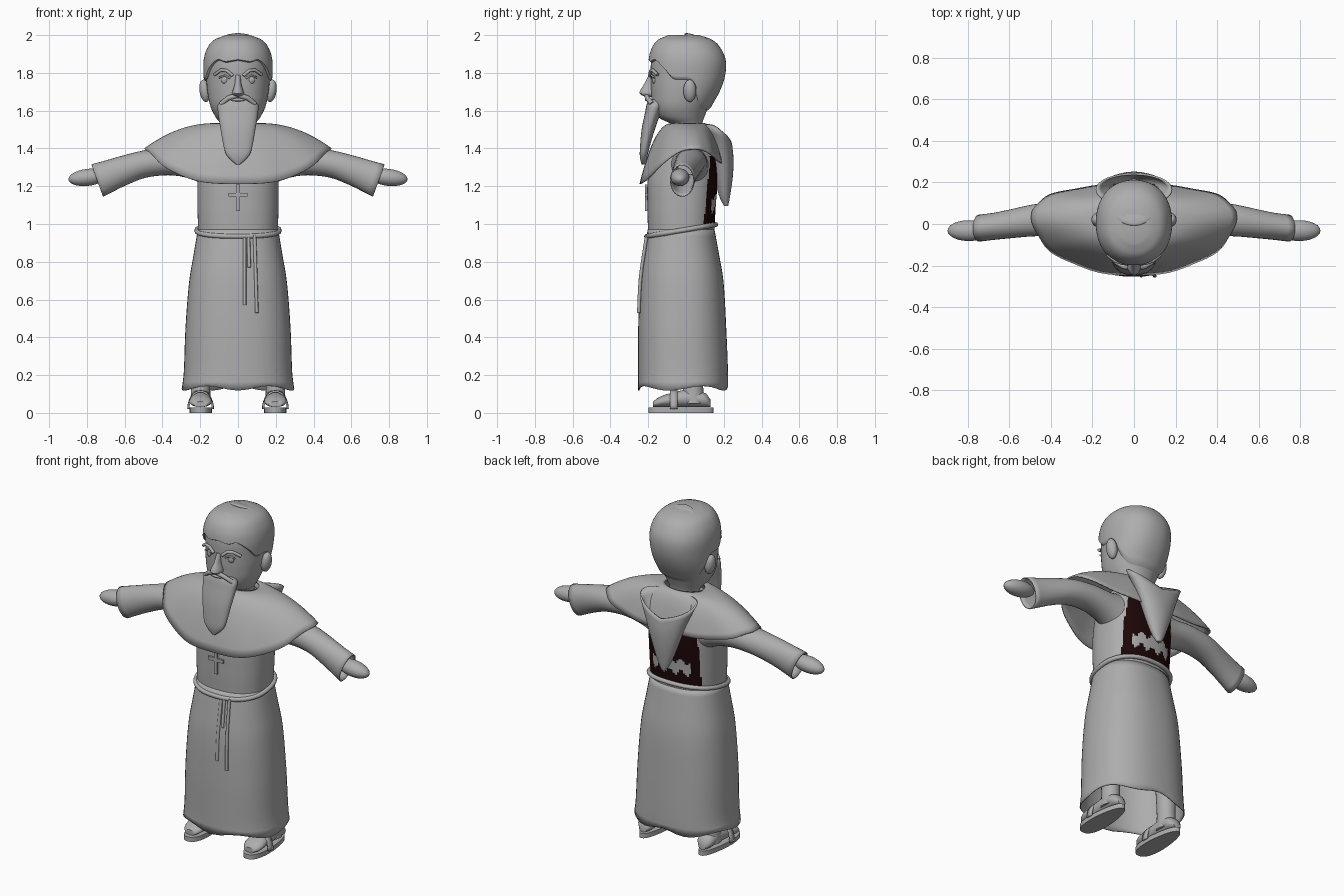
import bpy, bmesh, math
from mathutils import Vector, Matrix

if "Cube" in bpy.data.objects:
    bpy.data.objects.remove(bpy.data.objects["Cube"])

def material(name, col):
    m = bpy.data.materials.new(name)
    m.diffuse_color = (*col, 1)
    m.use_nodes = True
    m.node_tree.nodes["Principled BSDF"].inputs["Base Color"].default_value = m.diffuse_color
    return m

GREY = material("plain grey", (0.42, 0.42, 0.42))
DARK = material("dark brown", (0.012, 0.002, 0.002))

def finish(name, bm, thick=0, angle=50):
    bmesh.ops.recalc_face_normals(bm, faces=bm.faces)
    me = bpy.data.meshes.new(name)
    bm.to_mesh(me)
    bm.free()
    me.materials.append(GREY)
    me.shade_smooth()
    me.set_sharp_from_angle(angle=math.radians(angle))
    ob = bpy.data.objects.new(name, me)
    bpy.context.collection.objects.link(ob)
    if thick:
        mod = ob.modifiers.new("cloth", 'SOLIDIFY')
        mod.thickness, mod.offset = thick, 0
    return ob

def loft(name, rings, caps=(False, False), thick=0, closed=True):
    bm = bmesh.new()
    vs = [[bm.verts.new(p) for p in r] for r in rings]
    n = len(rings[0])
    for a, b in zip(vs, vs[1:]):
        for i in range(n if closed else n - 1):
            j = (i + 1) % n
            bm.faces.new((a[i], a[j], b[j], b[i]))
    if caps[0]:
        bm.faces.new(vs[0])
    if caps[1]:
        bm.faces.new(vs[-1])
    return finish(name, bm, thick)

def spow(v, p):
    return math.copysign(abs(v) ** p, v)

def angles(n):
    return [2 * math.pi * i / n for i in range(n)]

def sample(rows, z):
    """Smooth interpolation of rows (z, ...) at height z."""
    k = max(i for i in range(len(rows) - 1) if i == 0 or rows[i][0] <= z)
    a, b = rows[k], rows[k + 1]
    p, q = rows[max(k - 1, 0)], rows[min(k + 2, len(rows) - 1)]
    h = b[0] - a[0]
    t = (z - a[0]) / h
    out = []
    for i in range(1, len(a)):
        ma = (b[i] - p[i]) / (b[0] - p[0]) * h
        mb = (q[i] - a[i]) / (q[0] - a[0]) * h
        out.append((2*t**3 - 3*t*t + 1) * a[i] + (t**3 - 2*t*t + t) * ma
                   + (3*t*t - 2*t**3) * b[i] + (t**3 - t*t) * mb)
    return out

def section(rows, z, a, off=0, p=0.85):
    """Point on a body whose rows are (z, half width, front y, back y)."""
    rx, f, b = sample(rows, z)
    return Vector(((rx + off) * spow(math.cos(a), p),
                   (f + b) / 2 + ((b - f) / 2 + off) * spow(math.sin(a), p), z))

def steps(a, b, n):
    return [a + (b - a) * i / n for i in range(n + 1)]

def body(name, rows, n, seg, caps=(False, False), p=0.85, thick=0):
    rings = [[section(rows, z, a, 0, p) for a in angles(seg)]
             for z in steps(rows[0][0], rows[-1][0], n)]
    return loft(name, rings, caps, thick)

def ball(name, loc, size, rot=(0, 0, 0)):
    bm = bmesh.new()
    bmesh.ops.create_uvsphere(bm, u_segments=24, v_segments=14, radius=1)
    ob = finish(name, bm)
    ob.location, ob.scale, ob.rotation_euler = loc, size, rot
    return ob

def box(name, loc, size, rot=(0, 0, 0)):
    bm = bmesh.new()
    bmesh.ops.create_cube(bm, size=1)
    ob = finish(name, bm, angle=30)
    ob.location, ob.scale, ob.rotation_euler = loc, size, rot

def tube(name, pts, r, cyclic=False):
    cu = bpy.data.curves.new(name, 'CURVE')
    cu.dimensions, cu.bevel_depth, cu.bevel_resolution = '3D', r, 2
    cu.use_fill_caps = True
    sp = cu.splines.new('POLY')
    sp.points.add(len(pts) - 1)
    for q, c in zip(sp.points, pts):
        q.co = (*c, 1)
    sp.use_cyclic_u = cyclic
    cu.materials.append(GREY)
    ob = bpy.data.objects.new(name, cu)
    bpy.context.collection.objects.link(ob)

# Skirt of the robe, open at the hem
SKIRT = [(.13, .295, -.25, .22), (.2, .285, -.25, .22), (.45, .275, -.25, .21),
         (.7, .255, -.24, .195), (.85, .23, -.22, .17), (.97, .21, -.2, .148)]
robe = body("robe_skirt", SKIRT, 24, 48, thick=.006)
for v in robe.data.vertices:
    if v.co.z < .14:
        v.co.z += .012 * math.sin(5 * math.atan2(v.co.y, v.co.x))

# Torso with ragged dark patches on the back
TORSO = [(.94, .21, -.2, .148), (1.1, .215, -.205, .158), (1.25, .215, -.2, .168),
         (1.36, .21, -.16, .16), (1.44, .17, -.12, .13), (1.5, .1, -.08, .09)]
torso = body("torso", TORSO, 60, 112, (False, True))
torso.data.materials.append(DARK)
for f in torso.data.polygons:
    x, y, z = f.center
    saw = abs((x * 14) % 1 - .5) * .09
    if y > .05 and abs(x) < .17 - .15 * max(0, z - 1.2) and 1.0 < z < 1.36 \
            and not (abs(x) < .13 and 1.05 + saw < z < 1.12 + saw):
        f.material_index = 1

# Rope belt, hanging ends and pectoral cross
belt = []
for a in angles(48):
    q = section(TORSO, .97, a, .008)
    belt.append((q.x, q.y, .97 + .17 * q.y))
tube("rope_belt", belt, .013, True)
for x0, x1, z1 in ((.035, .035, .57), (.055, .06, .77), (.088, .1, .53)):
    pts = []
    for z in steps(.94, z1, 8):
        t = (.94 - z) / (.94 - z1)
        pts.append((x0 + (x1 - x0) * t, sample(SKIRT, z)[1] - .002, z))
    tube("rope_end", pts, .009)
box("cross_upright", (0, -.208, 1.14), (.02, .016, .14))
box("cross_bar", (0, -.208, 1.155), (.1, .016, .02))

# Sleeves and hands: x, y, z, half depth, half height, cuff slant
SLEEVE = [(.12, .01, 1.30, .11, .13, 0), (.22, .02, 1.315, .09, .085, 0),
          (.34, .025, 1.33, .08, .07, 0), (.48, .018, 1.32, .074, .07, 0),
          (.6, 0, 1.285, .066, .073, .015), (.68, -.012, 1.255, .062, .077, .025),
          (.745, -.02, 1.23, .062, .083, .03)]
for s in (-1, 1):
    rings = []
    for x in steps(.12, .745, 20):
        y, z, ry, rz, sl = sample(SLEEVE, x)
        rings.append([(s * (x + sl * math.sin(a)), y + ry * math.cos(a),
                       z + rz * math.sin(a)) for a in angles(28)])
    loft("sleeve", rings, thick=.006)
    ball("hand", (s * .795, -.032, 1.247), (.103, .05, .045), (0, s * .12, 0))

# Shoulder cape
rings = []
for t in steps(0, 1, 14):
    ring = []
    for a in angles(72):
        c, s = math.cos(a), math.sin(a)
        front = s < 0
        zr = (1.212 if front else 1.32) + (.185 if front else .077) * abs(c) ** 3
        yr = .03 + (.275 * s if front else .16 * s ** .7)
        wave = 1 + .012 * t * math.cos(10 * a)
        ring.append(((.12 + (.488 - .12) * t) * c * wave,
                     (.01 + .085 * s) * (1 - t) + yr * t * wave,
                     zr + (1.53 - zr) * (1 - t ** 2.1)))
    rings.append(ring)
loft("shoulder_cape", rings, thick=.008)

# Hood hanging down the back: z, half width, half depth, centre y
HOOD = [(1.1, .012, .008, .212), (1.14, .035, .022, .205), (1.25, .08, .045, .197),
        (1.36, .125, .06, .187), (1.46, .18, .075, .165)]
rings = []
for z in steps(1.1, 1.46, 12):
    rx, ry, cy = sample(HOOD, z)
    k = ((z - 1.1) / .36) ** 2
    rings.append([(rx * math.cos(a), cy + ry * math.sin(a),
                   z + k * (.05 * abs(math.cos(a)) - .045 * math.sin(a)))
                  for a in angles(40)])
loft("hood", rings, (True, False), thick=.01)

# Head and neck
HEAD = [(1.46, .085, -.06, .085), (1.525, .088, -.07, .085), (1.56, .115, -.14, .095),
        (1.62, .145, -.175, .12), (1.7, .162, -.185, .165), (1.78, .168, -.187, .193),
        (1.86, .168, -.185, .196), (1.92, .15, -.17, .17), (1.965, .112, -.135, .125),
        (1.988, .05, -.08, .055)]
body("head", HEAD, 44, 48, (True, True), p=.92)

# Hair cap with a hairline that drops behind the ears
LINE = [(0, 1.865), (20, 1.855), (35, 1.865), (55, 1.82), (70, 1.77), (98, 1.755),
        (112, 1.68), (135, 1.615), (181, 1.6)]
rings = [[] for _ in range(25)]
for a in angles(72):
    turn = abs((math.degrees(a) + 90 + 180) % 360 - 180)
    low = sample(LINE, turn)[0]
    for k, t in enumerate(steps(0, 1, 24)):
        q = section(HEAD, low + (1.988 - low) * t, a, .003 if k == 0 else .014, .92)
        q.z += .012 * t
        rings[k].append(q)
loft("hair", rings, (False, True))
ball("tonsure", (0, .088, 1.958), (.108, .108, .022), (-.47, 0, 0))

# Face: ears, eyes, brows, nose, mouth
for s in (-1, 1):
    ball("ear", (s * .176, .02, 1.705), (.028, .034, .06), (0, s * .15, 0))
    ball("eye", (s * .07, -.166, 1.765), (.02, .014, .024))
    brow = [(s * x, y, z) for x, y, z in ((.028, -.192, 1.785), (.06, -.187, 1.812),
                                        (.09, -.177, 1.815), (.125, -.15, 1.79))]
    tube("eyebrow", brow, .009)
    lid = [(s * x, y, z) for x, y, z in ((.042, -.182, 1.772), (.07, -.182, 1.787),
                                        (.1, -.168, 1.775))]
    tube("eyelid", lid, .005)
    tube("moustache", [(s * .005, -.208, 1.68), (s * .05, -.205, 1.668),
                       (s * .09, -.18, 1.635)], .013)
NOSE = [(1.672, .012, -.21, -.15), (1.685, .032, -.242, -.15), (1.7, .03, -.246, -.15),
        (1.74, .018, -.222, -.15), (1.79, .014, -.196, -.15)]
body("nose", NOSE, 12, 20, (True, True), p=1)
ball("mouth", (0, -.203, 1.658), (.04, .014, .009))

# Long beard
BEARD = [(1.315, .01, -.235, -.22), (1.345, .045, -.243, -.208), (1.38, .068, -.245, -.2),
         (1.5, .092, -.235, -.165), (1.6, .107, -.215, -.13), (1.635, .105, -.208, -.12),
         (1.658, .075, -.2, -.12)]
body("beard", BEARD, 24, 32, (True, True))

# Legs, feet and sandals
LEG = [(.05, .055, -.02, .1), (.15, .05, -.015, .09), (.45, .065, -.03, .1)]
FOOT = [(-.175, .035, .03, .06), (-.14, .058, .03, .085), (-.06, .055, .03, .11),
        (.03, .052, .03, .125), (.11, .045, .03, .1), (.13, .025, .03, .07)]
for s in (-1, 1):
    x = s * .198
    body("leg", LEG, 8, 24, (True, True), p=1).location.x = x
    rings = []
    for y in steps(-.175, .13, 14):
        rx, lo, hi = sample(FOOT, y)
        rings.append([(x + rx * math.cos(a), y, (lo + hi) / 2 + (hi - lo) / 2 * math.sin(a))
                      for a in angles(24)])
    loft("foot", rings, (True, True))
    sole = [[(x + (.058 - .012 * math.sin(a)) * spow(math.cos(a), .8),
              -.027 + .172 * math.sin(a), z) for a in angles(32)] for z in (0, .028)]
    loft("sandal_sole", sole, (True, True))
    arch = [[(x + r * math.cos(a), y, .02 + (r + .03) * math.sin(a))
             for a in steps(0, math.pi, 14)] for y, r in ((-.085, .064), (-.045, .066))]
    loft("sandal_strap", arch, thick=.01, closed=False)
